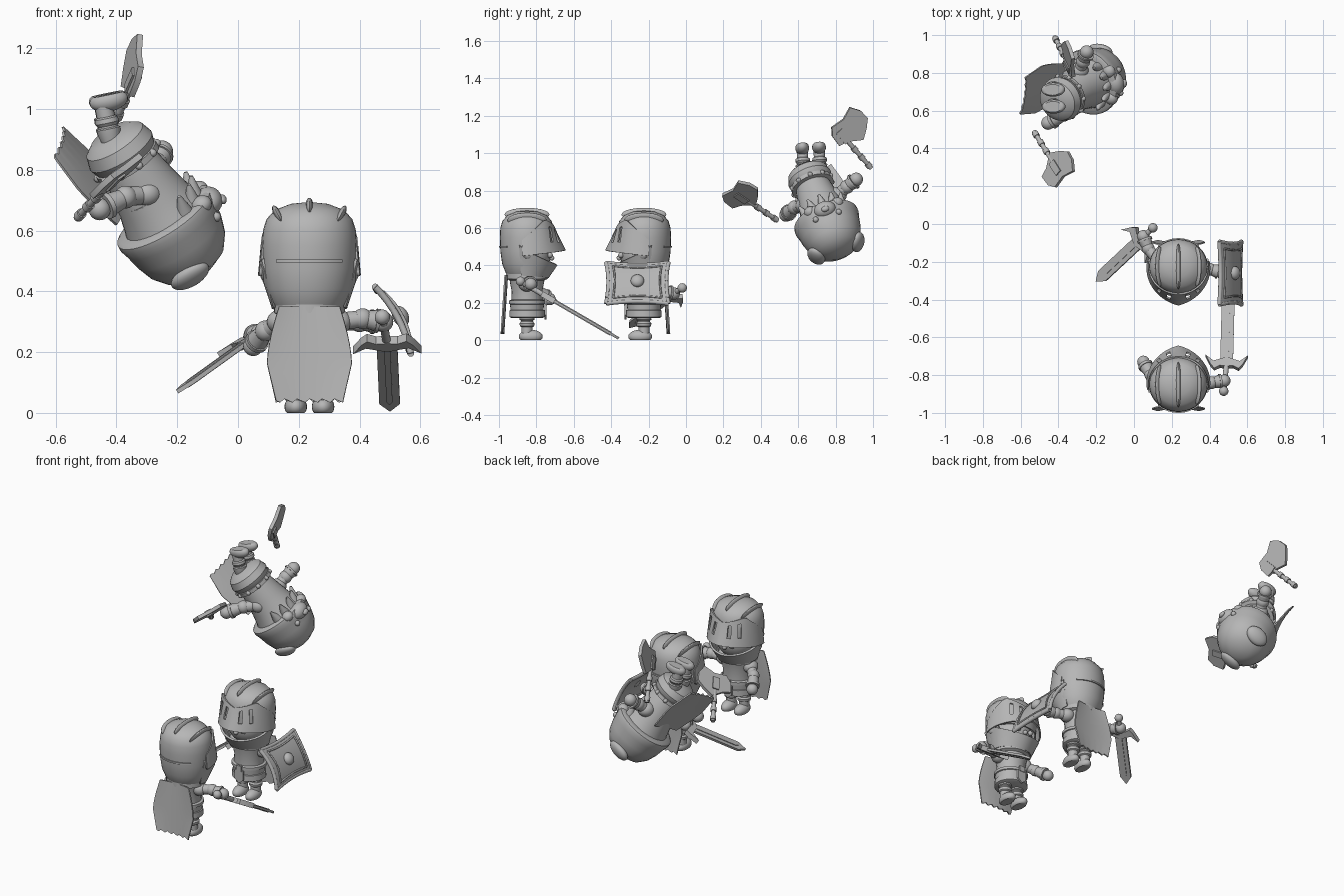
import bpy, bmesh
from math import sin, cos, pi
from mathutils import Matrix, Vector as V

if "Cube" in bpy.data.objects:
    bpy.data.objects.remove(bpy.data.objects["Cube"])

GREY = (0.47, 0.47, 0.47, 1)
mat = bpy.data.materials.new("plain grey")
mat.use_nodes = True
mat.diffuse_color = GREY
mat.node_tree.nodes["Principled BSDF"].inputs["Base Color"].default_value = GREY
I = Matrix.Identity(4)


# ---- helpers
def finish(name, bm, M=I, thick=0):
    bmesh.ops.remove_doubles(bm, verts=bm.verts, dist=1e-5)
    bm.transform(M)
    bmesh.ops.recalc_face_normals(bm, faces=bm.faces)
    for f in bm.faces:
        f.smooth = True
    for e in bm.edges:
        e.smooth = len(e.link_faces) == 2 and e.calc_face_angle(0) < 0.6
    me = bpy.data.meshes.new(name)
    bm.to_mesh(me)
    bm.free()
    me.materials.append(mat)
    ob = bpy.data.objects.new(name, me)
    bpy.context.collection.objects.link(ob)
    if thick:
        mod = ob.modifiers.new("thickness", 'SOLIDIFY')
        mod.thickness, mod.offset = thick, 0


def frame(origin, zdir, xref=(1, 0, 0)):
    z = V(zdir).normalized()
    x = V(xref) - z * z.dot(V(xref))
    if x.length < 0.1:
        x = z.orthogonal()
    x.normalize()
    return Matrix.Translation(origin) @ Matrix((x, z.cross(x), z)).transposed().to_4x4()


def ball(name, loc, size, M=I, rot=0, floor=None):
    bm = bmesh.new()
    bmesh.ops.create_uvsphere(bm, u_segments=24, v_segments=14, radius=1)
    s = size if isinstance(size, tuple) else (size,) * 3
    bm.transform(Matrix.Translation(loc) @ Matrix.Rotation(rot, 4, 'Y') @ Matrix.Diagonal((*s, 1)))
    if floor is not None:
        for v in bm.verts:
            v.co.z = max(v.co.z, floor)
    finish(name, bm, M)


def tube(name, p, q, r1, r2, M=I):
    p, q = V(p), V(q)
    bm = bmesh.new()
    bmesh.ops.create_cone(bm, cap_ends=True, segments=20, radius1=r1, radius2=r2, depth=(q - p).length)
    finish(name, bm, M @ frame((p + q) / 2, q - p))


def grid(name, fn, nu, nv, M=I, skip=None, thick=0.0):
    bm = bmesh.new()
    vs = [[bm.verts.new(fn(i / nu, j / nv)) for j in range(nv + 1)] for i in range(nu + 1)]
    for i in range(nu):
        for j in range(nv):
            if not (skip and skip(i, j)):
                bm.faces.new((vs[i][j], vs[i + 1][j], vs[i + 1][j + 1], vs[i][j + 1]))
    finish(name, bm, M, thick)


def lathe(name, prof, M=I, sy=1.0, skip=None, thick=0.0):
    n = len(prof) - 1

    def fn(u, v):
        r, z = prof[round(v * n)]
        return r * sin(2 * pi * u), -r * sy * cos(2 * pi * u), z
    grid(name, fn, 32, n, M, skip, thick)


def plate(name, outline, depth, M=I):
    bm = bmesh.new()
    f = bm.faces.new([bm.verts.new((x, -depth / 2, z)) for x, z in outline])
    ext = bmesh.ops.extrude_face_region(bm, geom=[f])["geom"]
    bmesh.ops.translate(bm, vec=(0, depth, 0), verts=[g for g in ext if isinstance(g, bmesh.types.BMVert)])
    finish(name, bm, M)


def mirrored(half):
    return half + [(-x, z) for x, z in reversed(half) if x]


# ---- shared body parts
def legs(who, M):
    prof = [(.03, .03), (.03, .07), (.038, .075), (.04, .09), (.033, .1), (.033, .106),
            (.04, .11), (.038, .128), (.03, .16)]
    for side, s in (("left", 1), ("right", -1)):
        ball(f"{who}_{side}_boot", (s * .045, -.02, .02), (.037, .064, .036), M, floor=0)
        lathe(f"{who}_{side}_leg", prof, M @ Matrix.Translation((s * .045, 0, 0)))


def cape(who, M, flare):
    def fn(u, v):
        t = 2 * u - 1
        half = .1 + .04 * sin(min(v * 1.5, 1) * pi / 2) - .03 * max(0, v - .6) / .4
        rag = .006 * (round(u * 16) % 3 - 1) * v ** 6
        return t * half, .105 + .02 * v + flare * v + .012 * t * t, .35 - .31 * v + rag
    grid(f"{who}_cape", fn, 16, 10, M, thick=.008)
    lathe(f"{who}_cape_collar", [(.09, .32), (.114, .33), (.114, .355), (.085, .37)], M, sy=.95, thick=.006)


def arm(name, shoulder, elbow, hand, k=1.0):
    a, b, c = V(shoulder), V(elbow), V(hand)
    ball(name + "_shoulder_pad", a, (.045 * k, .045 * k, .04 * k))
    tube(name + "_upper", a, b, .03 * k, .028 * k)
    ball(name + "_elbow", b, .034 * k)
    tube(name + "_forearm", b, b.lerp(c, .7), .027 * k, .036 * k)
    tube(name + "_cuff", b.lerp(c, .62), b.lerp(c, .78), .04 * k, .04 * k)
    ball(name + "_hand", c, .033 * k)


# ---- knights
def knight(who, M):
    legs(who, M)
    lathe(who + "_tunic", [(0, .12), (.09, .12), (.1, .125), (.098, .16), (.093, .162), (.096, .195),
                           (.088, .2), (.086, .26), (.098, .32), (.07, .355), (0, .36)], M, sy=.95)
    lathe(who + "_belt", [(.09, .19), (.102, .195), (.102, .212), (.088, .217)], M, sy=.95)
    plate(who + "_buckle", mirrored([(.018, .186), (.018, .221)]), .012,
          M @ Matrix.Translation((0, -.1, 0)))
    plate(who + "_tabard", mirrored([(0, .11), (.03, .135), (.03, .19)]), .01,
          M @ Matrix.Translation((0, -.098, 0)))
    cape(who, M, 0)

    # helmet with an open face
    dome = [(.1, .335), (.12, .365), (.139, .41), (.149, .475), (.152, .55), (.149, .6),
            (.138, .635), (.112, .664), (.06, .684), (0, .69)]
    lathe(who + "_helmet", dome, M, .93, lambda i, j: j in (1, 2) and min(i, 31 - i) < 6, .008)
    ball(who + "_head", (0, -.01, .46), (.12, .118, .12), M)
    ball(who + "_nose", (0, -.132, .44), .014, M)

    def shell(a, r, z):
        return r * sin(a), -.93 * r * cos(a), z

    def visor(u, v):
        s = abs(2 * u - 1)
        top = .60 + .09 * s if s < .5 else .645 - .22 * (s - .5)
        low = .48 - .03 * s
        return shell((2 * u - 1) * 1.75, (.164 + .054 * (1 - s) ** 2) * (1 - v) + .155 * v, low + (top - low) * v)
    grid(who + "_visor", visor, 30, 6, M,
         lambda i, j: 1 < j < 5 and i in (9, 12, 17, 20), .009)

    def jaw(u, v):
        s = abs(2 * u - 1)
        return shell((2 * u - 1) * 1.85, .118 + (.052 - .012 * s) * v,
                     .335 + .012 * s + v * (.07 + .09 * s * s))
    grid(who + "_jaw_guard", jaw, 24, 4, M, thick=.012)
    grid(who + "_nape_ridge", lambda u, v: shell(pi + (2 * u - 1) * .75, .156, .495 + .01 * v), 14, 1, M, thick=.01)
    ball(who + "_middle_crest", (0, 0, .672), (.014, .12, .036), M)
    for side, s in (("left", 1), ("right", -1)):
        ball(f"{who}_{side}_eye", (s * .045, -.122, .455), .016, M)
        ball(f"{who}_{side}_crest", (s * .098, 0, .642), (.014, .105, .045), M, s * .5)
        ball(f"{who}_{side}_visor_hinge", (s * .15, -.005, .48), (.016, .035, .045), M)


def sword(who, pommel, guard, tip, wide):
    p, g, t = V(pommel), V(guard), V(tip)
    F = frame(g, t - g, wide)
    n = (t - g).length
    plate(who + "_sword_blade", mirrored([(.034, .01), (.034, n - .05), (0, n)]), .014, F)
    plate(who + "_sword_ridge", mirrored([(.01, .01), (.01, n - .07), (0, n - .05)]), .022, F)
    plate(who + "_sword_guard", mirrored([(0, -.022), (.035, -.018), (.065, -.035), (.085, -.01), (.112, .045),
                                          (.07, .01), (.04, .02), (0, .035)]), .03, F)
    tube(who + "_sword_grip", p, g, .014, .014)
    ball(who + "_sword_pommel", p, .025)


knight("near_knight", Matrix.Translation((.235, -.85, 0)) @ Matrix.Rotation(pi, 4, 'Z'))
arm("near_knight_right_arm", (.33, -.85, .3), (.41, -.84, .31), (.478, -.83, .3))
arm("near_knight_left_arm", (.14, -.84, .3), (.09, -.8, .27), (.05, -.73, .22))
sword("near_knight", (.475, -.885, .315), (.49, -.74, .23), (.5, -.36, .01), (1, 0, 0))

knight("far_knight", Matrix.Translation((.235, -.225, 0)))
arm("far_knight_right_arm", (.14, -.21, .3), (.075, -.13, .26), (.05, -.065, .25))
arm("far_knight_left_arm", (.33, -.22, .3), (.4, -.24, .3), (.46, -.255, .3))
sword("far_knight", (.1, -.02, .28), (.03, -.09, .235), (-.2, -.305, .07), (.6, -.6, .3))

# ---- shield: local x across, local y up its face, local z outward
S = frame((.51, -.26, .305), (.88, 0, .47), (0, 1, 0))


def shield_point(u, v, k=1.0):
    x, y = 2 * u - 1, 2 * v - 1
    return x * k * (.155 + .012 * y * y), y * k * (.11 + .014 * x * x), .018 * (1 - y * y)


grid("shield_board", shield_point, 12, 10, S, thick=.016)
for rim, k, r in (("outer", 1, .011), ("inner", .78, .005)):
    for side in range(4):
        for i in range(8):
            ends = []
            for a in (i / 8, (i + 1) / 8):
                u, v = ((a, 0), (a, 1), (0, a), (1, a))[side]
                pt = V(shield_point(u, v, k))
                pt.z += .018 * (1 - k * k) + (.009 if k < 1 else 0)
                ends.append(pt)
            tube(f"shield_{rim}_rim", *ends, r, r, S)
ball("shield_boss", (0, 0, .028), (.036, .036, .026), S)

# ---- tumbling bear, upside down with bent hips
up, face = V((.51, .31, -.79)).normalized(), V((.8, -.1, .5))
B = frame(V((-.2, .775, .575)) - .52 * up, up, up.cross(face))
legs("bear", frame((-.45, .665, 1.045), (.2, .05, -.97), (.1, -.9, -.4)))
lathe("bear_hips", [(0, .09), (.075, .095), (.108, .12), (.12, .16), (.108, .195), (.09, .21)], B)
lathe("bear_belt", [(.1, .185), (.116, .19), (.116, .212), (.095, .217)], B)
lathe("bear_torso", [(.092, .2), (.1, .24), (.11, .3), (.122, .36), (.135, .41), (.145, .44), (0, .46)], B)
for i in range(10):
    a = 2 * pi * i / 10
    ball("bear_belt_stud", (.114 * sin(a), -.114 * cos(a), .201), .013, B)
for i in range(-2, 3):
    a = i * .45
    tube("bear_collar_tooth", (.125 * sin(a), -.125 * cos(a), .42), (.15 * sin(a), -.15 * cos(a), .36), .028, .006, B)
cape("bear", B @ Matrix.Rotation(.25, 4, 'Z'), .03)
lathe("bear_head", [(.12, .425), (.165, .425), (.178, .433), (.18, .45), (.172, .48), (.163, .53),
                    (.145, .585), (.112, .63), (.06, .657), (0, .665)], B)
ball("bear_muzzle", (0, -.155, .465), (.06, .045, .045), B)
ball("bear_nose", (0, -.195, .485), (.022, .014, .016), B)
for side, s in (("left", 1), ("right", -1)):
    ball(f"bear_{side}_ear", (s * .118, .02, .617), (.03, .07, .05), B, s * -.8)
    ball(f"bear_{side}_eye", (s * .065, -.153, .505), .016, B)
    ball(f"bear_{side}_cheek", (s * .075, -.135, .44), (.035, .035, .03), B)
arm("bear_left_arm", (-.3, .635, .72), (-.37, .58, .71), (-.455, .535, .67), 1.1)
arm("bear_right_arm", (-.29, .81, .775), (-.27, .86, .82), (-.25, .91, .86), 1.1)


# ---- axes: local z along the handle, local x toward the cutting edge
def axe(name, butt, along, wide, length, side):
    F = frame(butt, along, wide)
    tube(name + "_handle", (0, 0, 0), (0, 0, length), .012, .012, F)
    for z in (.01, .07, .13):
        tube(name + "_handle_ring", (0, 0, z), (0, 0, z + .025), .017, .017, F)
    plate(name + "_blade", [(-.05, -.035), (0, -.05), (.068, -.1), (.12, -.065), (.163, -.025), (.16, .03),
                            (.128, .085), (.06, .06), (-.016, .07), (-.045, .03)], .02,
          F @ Matrix.Translation((side, 0, length)))
    plate(name + "_socket", mirrored([(.02, length - .05), (.02, length + .03)]), .034, F)


axe("low_axe", (-.53, .49, .64), (.46, -.74, .49), (.607, .66, .43), .27, -.05)
axe("high_axe", (-.42, .99, .92), (.31, -.62, .71), (-.05, .74, .67), .25, 0)
